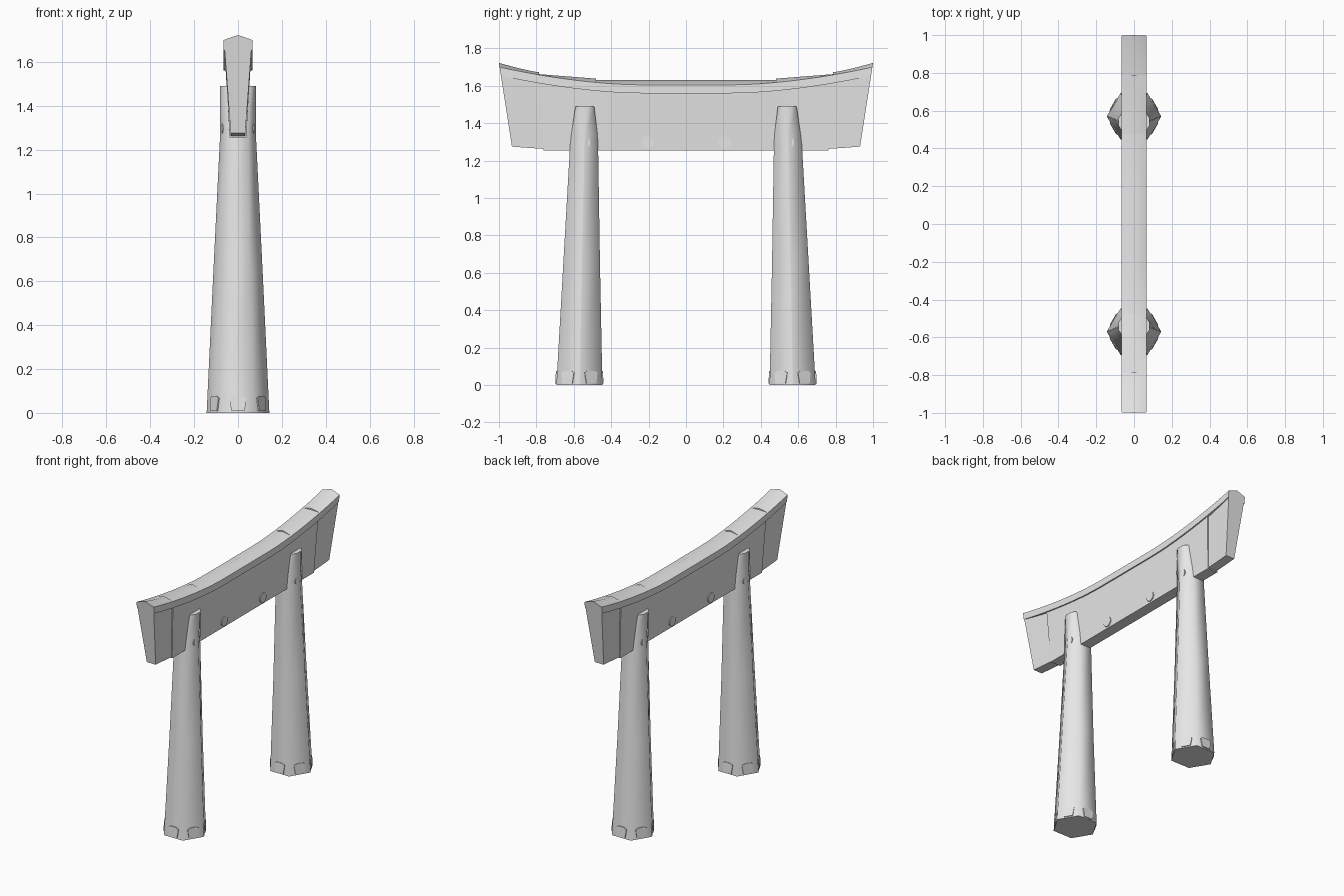
import bpy, bmesh, math
from mathutils import Matrix, Vector

cube = bpy.data.objects.get("Cube")
if cube:
    bpy.data.objects.remove(cube, do_unlink=True)

stone = bpy.data.materials.new("pale_grey")
stone.use_nodes = True
stone.diffuse_color = (0.8, 0.8, 0.8, 1)
stone.node_tree.nodes["Principled BSDF"].inputs["Base Color"].default_value = (0.8, 0.8, 0.8, 1)


def finish(name, bm, angle):
    """Turn a bmesh into a shaded object."""
    bmesh.ops.recalc_face_normals(bm, faces=bm.faces)
    me = bpy.data.meshes.new(name)
    bm.to_mesh(me)
    bm.free()
    me.materials.append(stone)
    me.shade_smooth()
    me.set_sharp_from_angle(angle=math.radians(angle))
    ob = bpy.data.objects.new(name, me)
    bpy.context.collection.objects.link(ob)
    return ob


def loft(name, rings, angle=50):
    """Skin a closed solid through rings with equal point counts."""
    bm = bmesh.new()
    loops = [[bm.verts.new(p) for p in ring] for ring in rings]
    n = len(loops[0])
    for a, b in zip(loops, loops[1:]):
        for i in range(n):
            j = (i + 1) % n
            bm.faces.new((a[i], a[j], b[j], b[i]))
    bm.faces.new(loops[0])
    bm.faces.new(loops[-1])
    return finish(name, bm, angle)


def eave(y):
    """Underside height of the upswept roof."""
    return 1.56 + 0.095 * max(0, (abs(y) - 0.25) / 0.75) ** 1.7


RIM = 0.045


# Beam body sections: tapered sides, leaning ends
def body_ring(y, top_half, bottom_half, bottom_z, lean=0):
    z = eave(y) + 0.03
    yb = y - lean * (z - bottom_z)
    return [(-bottom_half, yb, bottom_z), (bottom_half, yb, bottom_z),
            (top_half, y, z), (-top_half, y, z)]


ys = [-0.78, -0.63, -0.48, -0.3, 0, 0.3, 0.48, 0.63, 0.78]
loft("beam_middle", [body_ring(y, 0.058, 0.038, 1.255, 0.05 * y / 0.78) for y in ys])


# Roof sections: vertical rim under a low ridge
def roof_ring(y, ridge, lean=0):
    low = eave(y)
    high = low + RIM
    pts = [(-0.065, low), (0.065, low), (0.065, high), (0, ridge), (-0.065, high)]
    return [(x, y - lean * (ridge - z), z) for x, z in pts]


def roof(name, y0, y1, r0, r1, power=1, lean=0, steps=6):
    rings = []
    for i in range(steps + 1):
        t = i / steps
        ridge = r0 + (r1 - r0) * t ** power
        rings.append(roof_ring(y0 + (y1 - y0) * t, ridge, lean if i == steps else 0))
    return loft(name, rings)


roof("roof_centre", -0.48, 0.48, 1.63, 1.63, steps=12)


# Legs: six-sided shafts, pinched into a prong either side of the beam
def leg_ring(z, cy, point_x, point_half, side_x, side_y):
    quarter = [(point_x, point_half), (side_x, side_y)]
    pts = quarter + [(-x, y) for x, y in reversed(quarter)]
    pts += [(-x, -y) for x, y in pts]
    return [(x, cy + y, z) for x, y in pts]


def peg(name, y, half_length):
    bm = bmesh.new()
    place = Matrix.Translation((0, y, 1.297)) @ Matrix.Rotation(math.pi / 2, 4, 'Y')
    bmesh.ops.create_cone(bm, cap_ends=True, segments=24, radius1=0.033, radius2=0.033,
                          depth=2 * half_length, matrix=place)
    return finish(name, bm, 40)


def foot_plate(name, cy, angle):
    """Flared tab standing proud of one face of the leg."""
    out = Vector((math.cos(angle), math.sin(angle), 0))
    side = Vector((-out.y, out.x, 0))
    shape = [(-0.03, 0.008), (0.03, 0.008), (0.039, 0.066),
             (0.022, 0.076), (-0.022, 0.076), (-0.039, 0.066)]
    rings = []
    for d in (0.108, 0.13):
        rings.append([Vector((0, cy, z)) + side * s + out * (d - 0.06 * z) for s, z in shape])
    return loft(name, rings, 40)


for s, end in ((-1, "front"), (1, "back")):
    # Outer beam block and stepped roof
    loft(end + "_beam_end", [body_ring(s * 0.77, 0.05, 0.033, 1.262, s * 0.05),
                             body_ring(s * 0.88, 0.056, 0.033, 1.268, s * 0.1),
                             body_ring(s * 0.994, 0.063, 0.033, 1.275, s * 0.155)])
    roof(end + "_roof_slope", s * 0.48, s * 0.785, 1.638, 1.662)
    roof(end + "_roof_tip", s * 0.785, s, 1.672, 1.722, 1.2, s * 0.155)

    # Leg
    loft(end + "_leg", [leg_ring(0, s * 0.57, 0.143, 0.003, 0.071, 0.123),
                        leg_ring(0.65, s * 0.558, 0.112, 0.003, 0.056, 0.098),
                        leg_ring(1.28, s * 0.545, 0.081, 0.004, 0.045, 0.075),
                        leg_ring(1.34, s * 0.543, 0.081, 0.008, 0.05, 0.07),
                        leg_ring(1.49, s * 0.541, 0.081, 0.022, 0.062, 0.05)], 65)
    for i in range(6):
        foot_plate(f"{end}_foot_plate_{i + 1}", s * 0.57, math.radians(30 + 60 * i))

    # Pegs through the leg and the beam
    peg(end + "_leg_peg", s * 0.545, 0.073)
    peg(end + "_beam_peg", s * 0.207, 0.046)
